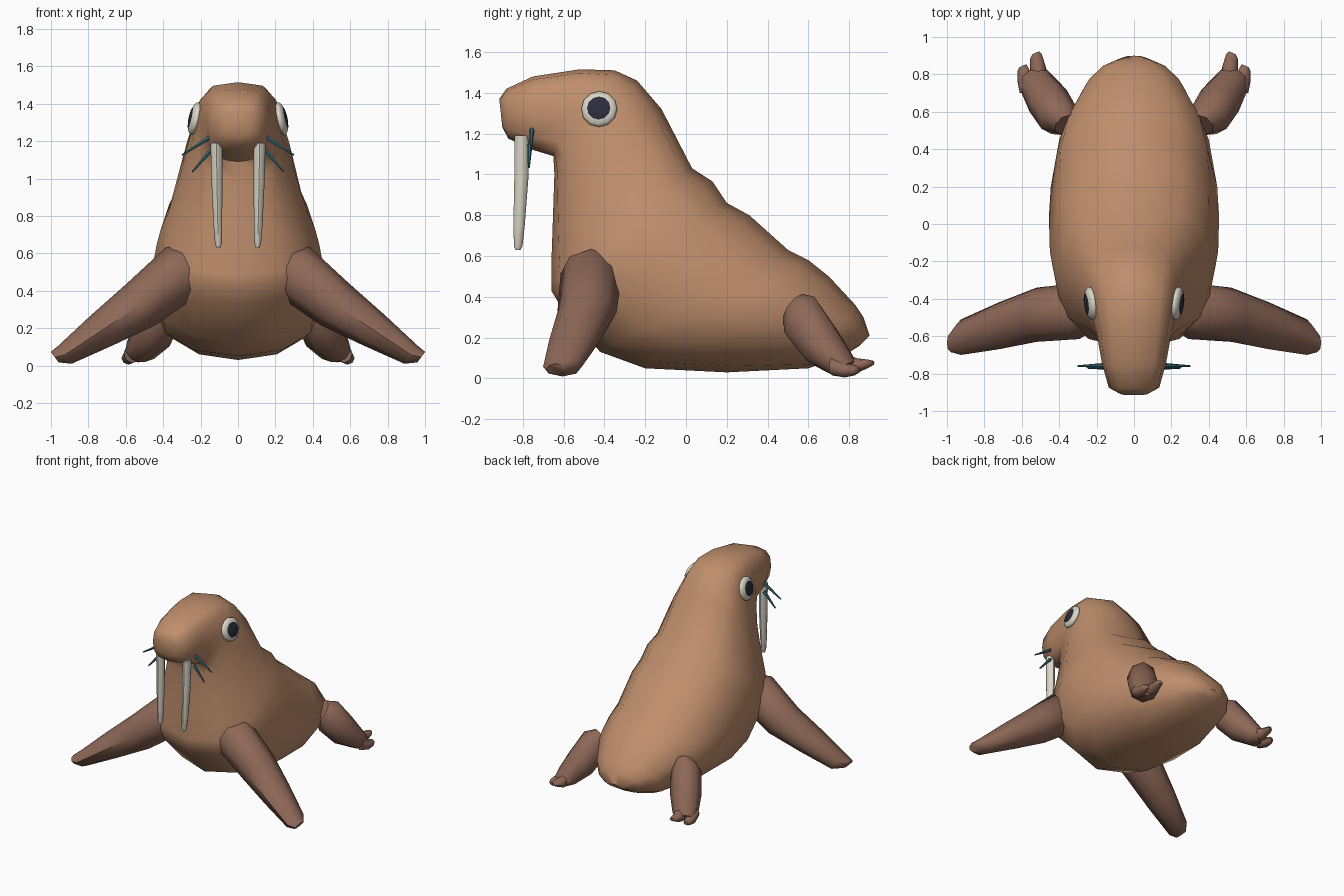
import bpy
import bmesh
from math import cos, sin, pi, radians, copysign
from mathutils import Vector, Matrix

default_cube = bpy.data.objects.get("Cube")
if default_cube:
    bpy.data.objects.remove(default_cube)


def make_material(name, red, green, blue):
    material = bpy.data.materials.new(name)
    material.use_nodes = True
    colour = (red, green, blue, 1)
    material.diffuse_color = colour
    material.node_tree.nodes["Principled BSDF"].inputs["Base Color"].default_value = colour
    return material


hide = make_material("tan hide", .52, .27, .15)
flipper_skin = make_material("dark flipper skin", .27, .138, .096)
ivory = make_material("ivory", .70, .67, .57)
pupil_black = make_material("pupil black", .025, .025, .045)
teal = make_material("whisker teal", .04, .15, .19)


def finish(bm, name, materials, angle=50):
    bmesh.ops.recalc_face_normals(bm, faces=bm.faces)
    mesh = bpy.data.meshes.new(name)
    bm.to_mesh(mesh)
    bm.free()
    for material in materials:
        mesh.materials.append(material)
    obj = bpy.data.objects.new(name, mesh)
    bpy.context.collection.objects.link(obj)
    bpy.ops.object.select_all(action="DESELECT")
    obj.select_set(True)
    bpy.context.view_layer.objects.active = obj
    bpy.ops.object.shade_smooth_by_angle(angle=radians(angle))


def loft(name, sections, material, sides=8, angle=50):
    """Skin rings given as (centre, across half-axis, upright half-axis, roundness)."""
    bm = bmesh.new()
    rings = []
    for centre, across, upright, power in sections:
        ring = []
        for i in range(sides):
            a = 2 * pi * i / sides
            c = copysign(abs(cos(a)) ** power, cos(a))
            s = copysign(abs(sin(a)) ** power, sin(a))
            ring.append(bm.verts.new(centre + across * c + upright * s))
        rings.append(ring)
    for lower, upper in zip(rings, rings[1:]):
        for i in range(sides):
            j = (i + 1) % sides
            bm.faces.new((lower[i], lower[j], upper[j], upper[i]))
    bm.faces.new(rings[0])
    bm.faces.new(rings[-1])
    finish(bm, name, [material], angle)


def limb(name, side, path, across, upright, material, sides=8):
    """Loft along (x, y, z, across radius, upright radius), flipped by side."""
    flip = Matrix.Diagonal((side, 1, 1))
    across = flip @ Vector(across).normalized()
    upright = flip @ Vector(upright).normalized()
    loft(name, [(flip @ Vector(p[:3]), across * p[3], upright * p[4], 1) for p in path],
         material, sides)


# Body and head: underside y, z, topside y, z, half width, roundness
body_rings = [
    (-.90, 1.23, -.915, 1.37, .075, .8),
    (-.87, 1.175, -.88, 1.42, .135, .7),
    (-.75, 1.12, -.75, 1.48, .17, .65),
    (-.65, 1.09, -.52, 1.515, .2, .62),
    (-.645, 1.0, -.35, 1.51, .225, .65),
    (-.65, .85, -.24, 1.46, .255, .75),
    (-.655, .7, -.12, 1.32, .31, .82),
    (-.66, .56, .03, 1.03, .38, .82),
    (-.66, .48, .13, .965, .415, .82),
    (-.66, .43, .20, .86, .435, .82),
    (-.6, .33, .31, .80, .45, .85),
    (-.42, .13, .5, .63, .455, .92),
    (-.2, .05, .6, .58, .445, .92),
    (.2, .03, .7, .5, .4, .95),
    (.6, .05, .83, .36, .275, .95),
    (.77, .11, .87, .3, .19, .95),
    (.85, .16, .9, .21, .08, 1),
]
sections = []
for low_y, low_z, top_y, top_z, width, power in body_rings:
    low, top = Vector((0, low_y, low_z)), Vector((0, top_y, top_z))
    sections.append(((low + top) / 2, Vector((width, 0, 0)), (top - low) / 2, power))
loft("body", sections, hide, sides=12, angle=60)


def eye(name, side):
    bm = bmesh.new()
    bmesh.ops.create_uvsphere(bm, u_segments=12, v_segments=9, radius=.09)
    # Pupil covers the two rings of faces around the outward pole
    for face in bm.faces:
        face.material_index = int(face.calc_center_median().z > .065)
    outward = Vector((side, -.12, .22)).to_track_quat("Z", "Y").to_matrix().to_4x4()
    place = Matrix.Translation((side * .231, -.425, 1.32))
    bm.transform(place @ outward @ Matrix.Diagonal((1, 1, .36, 1)))
    finish(bm, name, [ivory, pupil_black])


front_path = [
    (.23, -.475, .535, .1, .12),
    (.29, -.465, .51, .15, .155),
    (.52, -.485, .325, .145, .135),
    (.725, -.545, .19, .125, .1),
    (.925, -.605, .058, .095, .06),
    (.98, -.635, .045, .05, .035),
]
hind_path = [
    (.36, .53, .35, .07, .08),
    (.40, .565, .30, .11, .125),
    (.46, .66, .17, .115, .115),
    (.52, .75, .08, .095, .075),
    (.545, .8, .05, .075, .04),
]
inner_toe = [(.5, .74, .085, .05, .06), (.515, .83, .06, .045, .04),
             (.525, .895, .072, .035, .02), (.525, .915, .075, .02, .012)]
outer_toe = [(.565, .72, .065, .05, .05), (.585, .78, .04, .042, .035),
             (.595, .83, .04, .03, .025), (.595, .845, .04, .02, .015)]
tusk_path = [
    (.115, -.805, 1.19, .032, .035),
    (.113, -.806, 1.0, .03, .035),
    (.108, -.818, .75, .023, .028),
    (.105, -.822, .65, .018, .021),
    (.105, -.823, .63, .01, .012),
]
upper_whisker = [(.15, -.755, 1.22, .013, .013), (.30, -.76, 1.125, .005, .005)]
lower_whisker = [(.15, -.765, 1.145, .013, .013), (.245, -.77, 1.035, .005, .005)]

# Paired parts
for side, label in ((1, "left"), (-1, "right")):
    eye(label + "_eye", side)
    limb(label + "_front_flipper", side, front_path, (0, 1, 0), (.6, 0, .8), flipper_skin)
    limb(label + "_hind_flipper", side, hind_path, (.85, -.5, 0), (.3, .5, .8), flipper_skin)
    for part, path in (("inner_toe", inner_toe), ("outer_toe", outer_toe)):
        limb(label + "_" + part, side, path, (.9, -.4, 0), (0, .1, 1), flipper_skin)
    limb(label + "_tusk", side, tusk_path, (1, 0, 0), (0, 1, 0), ivory)
    for part, path in (("upper", upper_whisker), ("lower", lower_whisker)):
        limb(f"{label}_{part}_whisker", side, path, (0, 1, 0), (.6, 0, .8), teal, 6)
